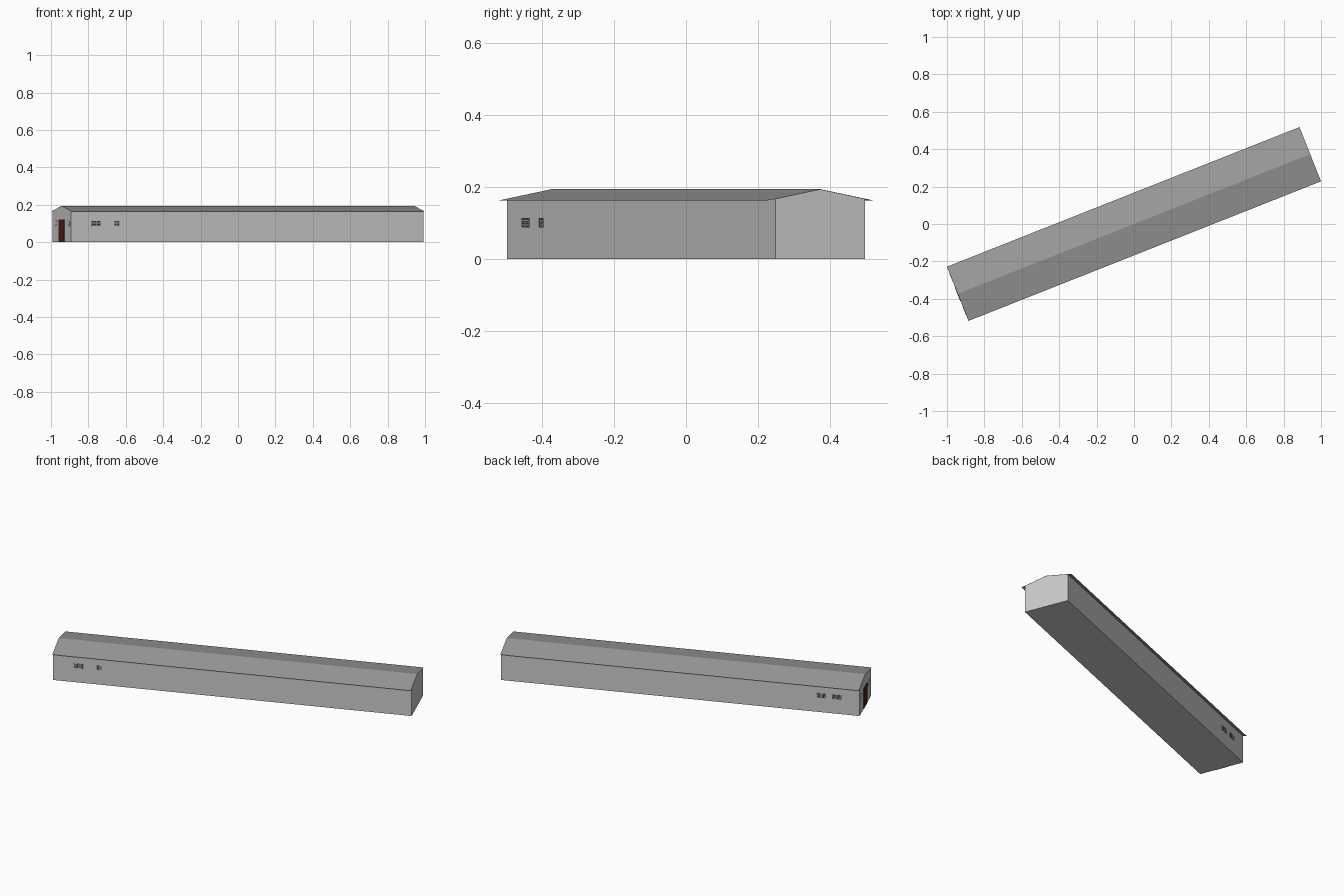
import bpy, bmesh, math
from mathutils import Matrix, Vector

if "Cube" in bpy.data.objects:
    bpy.data.objects.remove(bpy.data.objects["Cube"])

ANGLE = math.radians(21.6)         # the building stands turned on its plot
L, W, R = 1.0135, 0.134, 0.156     # half length, half wall width, half roof width
EAVE, RIDGE = 0.163, 0.194
WALL_TOP = RIDGE - (RIDGE - EAVE) * W / R


def material(name, rgb):
    m = bpy.data.materials.new(name)
    m.diffuse_color = (*rgb, 1)
    m.use_nodes = True
    m.node_tree.nodes["Principled BSDF"].inputs["Base Color"].default_value = m.diffuse_color
    return m


wall_mat = material("wall_grey", (0.62, 0.60, 0.60))
roof_mat = material("roof_grey", (0.33, 0.33, 0.33))
door_mat = material("door_red", (0.10, 0.012, 0.01))
glass_mat = material("dark_glass", (0.05, 0.045, 0.045))
frame_mat = material("frame_grey", (0.45, 0.44, 0.44))


def finish(name, bm, mat):
    me = bpy.data.meshes.new(name)
    bm.to_mesh(me)
    bm.free()
    me.materials.append(mat)
    ob = bpy.data.objects.new(name, me)
    ob.rotation_euler.z = ANGLE
    bpy.context.collection.objects.link(ob)
    return ob


def extrude_profile(name, profile, mat, closed):
    """Run a (y, z) profile along the length of the building."""
    bm = bmesh.new()
    a = [bm.verts.new((-L, y, z)) for y, z in profile]
    b = [bm.verts.new((L, y, z)) for y, z in profile]
    n = len(profile)
    for i in range(n if closed else n - 1):
        j = (i + 1) % n
        bm.faces.new((a[i], a[j], b[j], b[i]))
    if closed:
        bm.faces.new(a)
        bm.faces.new(b)
        bmesh.ops.recalc_face_normals(bm, faces=bm.faces)
    else:
        for f in bm.faces:
            f.normal_update()
            if f.normal.z < 0:
                f.normal_flip()
    return finish(name, bm, mat)


def add_box(bm, lo, hi):
    lo, hi = Vector(lo), Vector(hi)
    m = Matrix.Translation((lo + hi) / 2) @ Matrix.Diagonal((*(hi - lo), 1))
    bmesh.ops.create_cube(bm, size=1, matrix=m)


# Walls with gable ends, and the thin roof sheet over them
extrude_profile("walls", [(-W, 0), (W, 0), (W, WALL_TOP - 0.0005),
                          (0, RIDGE - 0.0005), (-W, WALL_TOP - 0.0005)], wall_mat, True)
extrude_profile("roof", [(-R, EAVE), (0, RIDGE), (R, EAVE)], roof_mat, False)


# Barred windows on the long sides
def side_window(name, u0, u1, side):
    z0, z1 = 0.088, 0.113

    def box(bm, a, b, c, d, depth):
        y0, y1 = sorted((side * (W - 0.001), side * (W + depth)))
        add_box(bm, (a, y0, c), (b, y1, d))

    glass = bmesh.new()
    box(glass, u0, u1, z0, z1, 0.001)
    finish(name + "_glass", glass, glass_mat)
    bars = bmesh.new()
    t = 0.0012
    for i in range(5):
        z = z0 + (z1 - z0) * i / 4
        box(bars, u0, u1, z - t, z + t, 0.0018)
    for i in range(3):
        u = u0 + (u1 - u0) * i / 2
        box(bars, u - t, u + t, z0, z1, 0.0022)
    finish(name + "_bars", bars, frame_mat)


side_window("front_double_window", -0.897, -0.843, -1)
side_window("front_single_window", -0.766, -0.738, -1)
side_window("back_window_near_door", -0.913, -0.860, 1)
side_window("back_window_far", -0.825, -0.772, 1)

# Door in the left gable end
bm = bmesh.new()
add_box(bm, (-L - 0.002, -0.041, 0), (-L + 0.001, 0.041, 0.122))
finish("door", bm, door_mat)

# Eight-sided windows either side of the door
for side, label in ((-1, "right"), (1, "left")):
    for part, scale, depth, mat in (("frame", 1.0, 0.002, frame_mat),
                                    ("pane", 0.8, 0.003, wall_mat)):
        bm = bmesh.new()
        m = (Matrix.Translation((-L, side * 0.094, 0.1))
             @ Matrix.Diagonal((1, 0.026 * scale, 0.019 * scale, 1))
             @ Matrix.Rotation(math.pi / 2, 4, 'Y')
             @ Matrix.Rotation(math.pi / 8, 4, 'Z'))
        bmesh.ops.create_cone(bm, cap_ends=True, segments=8, radius1=1,
                              radius2=1, depth=depth, matrix=m)
        finish(f"{label}_gable_window_{part}", bm, mat)
